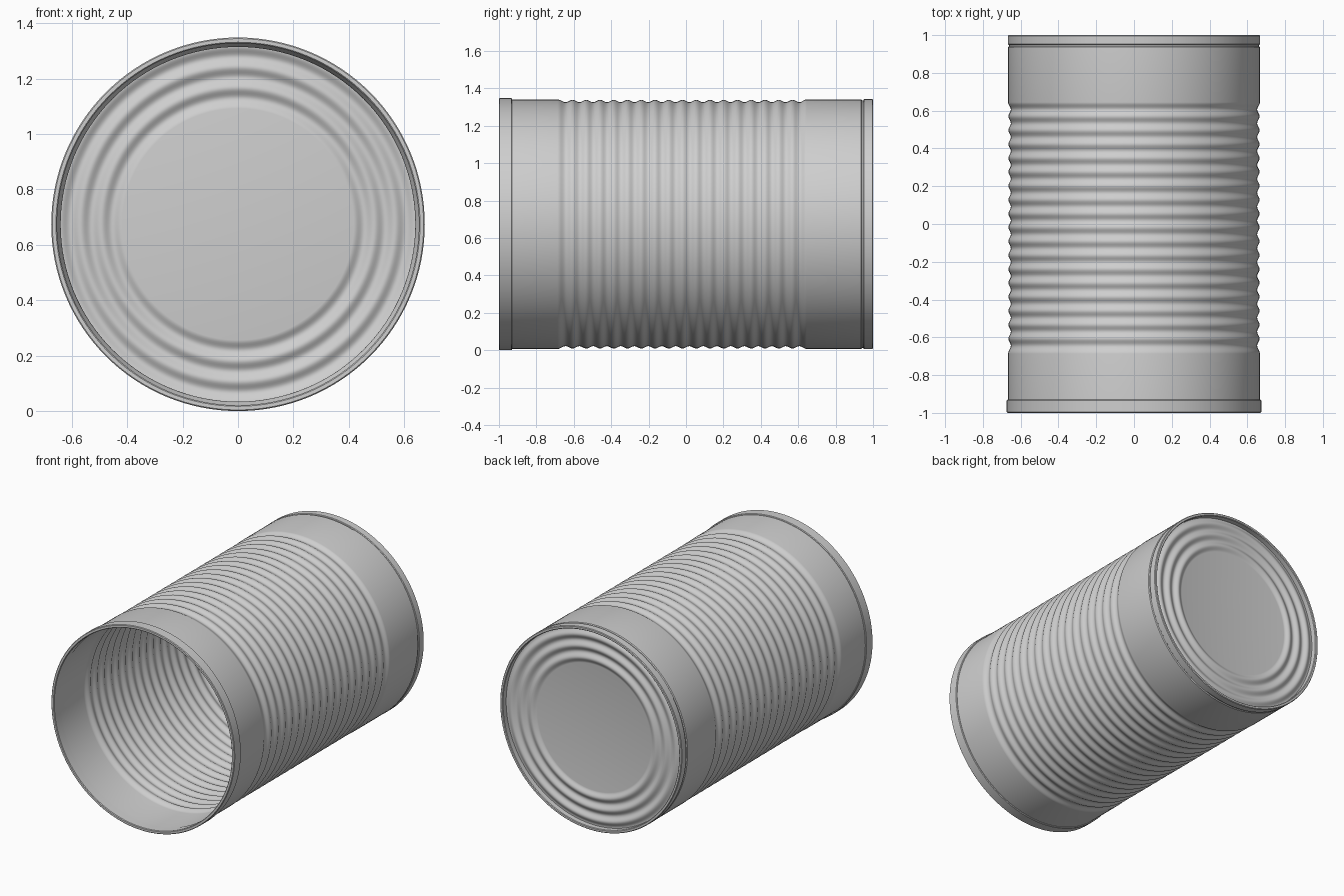
import bpy, bmesh, math

cube = bpy.data.objects.get("Cube")
if cube:
    bpy.data.objects.remove(cube, do_unlink=True)

AXIS_Z = 0.674
WALL = 0.012
SEGMENTS = 128

tin = bpy.data.materials.new("tin grey")
tin.use_nodes = True
TIN = (0.62, 0.62, 0.62, 1)
tin.diffuse_color = TIN
tin.node_tree.nodes["Principled BSDF"].inputs["Base Color"].default_value = TIN


def lathe(name, profile, closed=True):
    """Revolve (y, radius) points around the lengthwise axis."""
    bm = bmesh.new()
    verts = [bm.verts.new((0, y, AXIS_Z + r)) for y, r in profile]
    edges = [bm.edges.new(pair) for pair in zip(verts, verts[1:])]
    if closed:
        edges.append(bm.edges.new((verts[-1], verts[0])))
    bmesh.ops.spin(bm, geom=verts + edges, cent=(0, 0, AXIS_Z), axis=(0, 1, 0),
                   angle=math.tau, steps=SEGMENTS, use_merge=True)
    bmesh.ops.remove_doubles(bm, verts=bm.verts[:], dist=1e-5)
    bmesh.ops.recalc_face_normals(bm, faces=bm.faces[:])
    mesh = bpy.data.meshes.new(name)
    bm.to_mesh(mesh)
    bm.free()
    mesh.materials.append(tin)
    obj = bpy.data.objects.new(name, mesh)
    bpy.context.collection.objects.link(obj)
    bpy.ops.object.select_all(action='DESELECT')
    obj.select_set(True)
    bpy.context.view_layer.objects.active = obj
    bpy.ops.object.shade_smooth_by_angle(angle=math.radians(30))
    return obj


# Corrugated wall: evenly spaced dips between two plain bands
BODY_R, PITCH, DIPS, STEPS = 0.667, 0.0735, 18, 8
first_dip = -0.643
ribs = []
for i in range((DIPS - 1) * STEPS + 1):
    t = i / STEPS
    ribs.append((first_dip + t * PITCH, 0.6585 - 0.0065 * math.cos(math.tau * t)))


def ease(y_start, y_end):
    """Smooth ramp from the plain band into the first or last dip."""
    return [(y_start + (y_end - y_start) * k / 6,
             BODY_R - 0.015 * (1 - math.cos(math.pi * k / 6)) / 2) for k in range(6)]


last_dip = ribs[-1][0]
wall = ease(-0.687, first_dip) + ribs + ease(0.645, last_dip)[::-1]
outer = [(-0.99, BODY_R)] + wall + [(0.936, BODY_R), (0.941, 0.662), (0.985, 0.662)]
inner = [(y, r - WALL) for y, r in [(-0.99, BODY_R)] + wall + [(0.985, BODY_R)]]
lathe("can_body", outer + inner[::-1])


# Rolled seams at the two ends
def seam(name, y_in, y_out, r_out, r_in):
    s = 0.004 if y_out > y_in else -0.004
    c = abs(s)
    lathe(name, [(y_in, r_in + c), (y_in, r_out - c), (y_in + s, r_out),
                 (y_out - s, r_out), (y_out, r_out - c),
                 (y_out, r_in + c), (y_out - s, r_in), (y_in + s, r_in)])


seam("front_rim", -0.93, -1, 0.674, 0.653)
seam("back_rim", 0.948, 1, 0.668, 0.648)

# Recessed back lid with three concentric ridges
PANEL_R, RING_PITCH, RINGS, RING_STEPS = 0.418, 0.075, 3, 12
face = [(0.955, 0)]
for i in range(RINGS * RING_STEPS + 1):
    t = i / RING_STEPS
    face.append((0.955 + 0.0075 * (1 - math.cos(math.tau * t)), PANEL_R + t * RING_PITCH))
face.append((0.955, 0.658))
back = [(y + 0.008, r) for y, r in face]
lathe("back_lid", face + back[::-1], closed=False)
